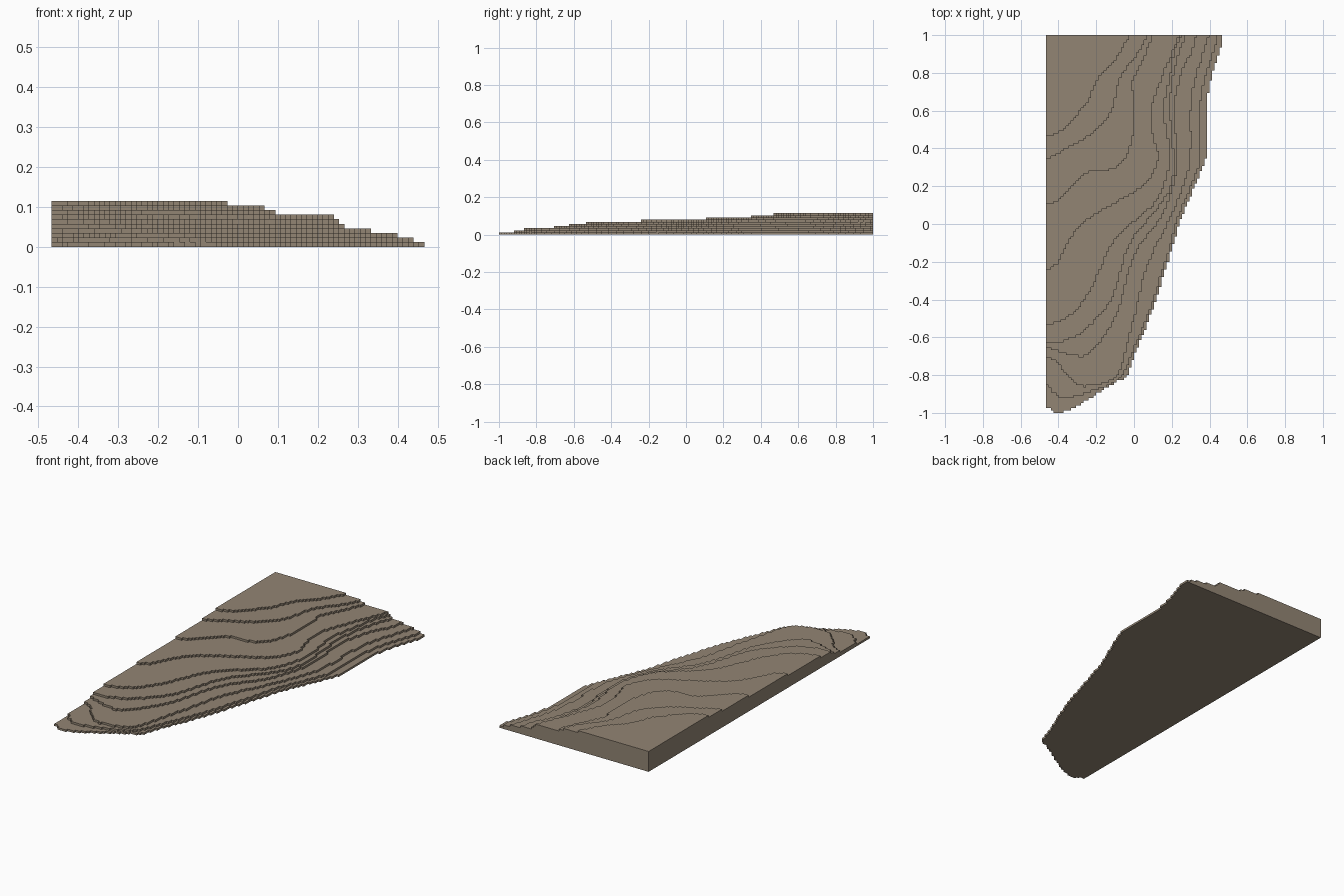
import bpy
import bmesh
from mathutils import Vector
from mathutils.geometry import interpolate_bezier

cube = bpy.data.objects.get("Cube")
if cube:
    bpy.data.objects.remove(cube, do_unlink=True)

COLUMNS, ROWS = 70, 150
CELL = 2 / ROWS
LEFT, FRONT, BACK = -COLUMNS * CELL / 2, -1.0, 1.0
STEP = 0.0115


def smooth_path(points):
    """Smooth curve passing through all the points."""
    pts = [Vector((x, y, 0)) for x, y in points]
    pts = [pts[0]] + pts + [pts[-1]]
    path = []
    for before, start, end, after in zip(pts, pts[1:], pts[2:], pts[3:]):
        handle_a = start + (end - before) / 6
        handle_b = end - (after - start) / 6
        path += interpolate_bezier(start, handle_a, handle_b, end, 8)[:-1]
    return path + [pts[-1]]


def contour_outline(points):
    """Close a contour around the straight back left corner."""
    path = smooth_path(points)
    first, last = path[0], path[-1]
    return ([Vector((-1, first.y, 0))] + path
            + [Vector((last.x, 2, 0)), Vector((-1, 2, 0))])


def is_inside(x, y, outline):
    inside = False
    for a, b in zip(outline, outline[1:] + outline[:1]):
        if (a.y > y) != (b.y > y):
            if x < a.x + (y - a.y) * (b.x - a.x) / (b.y - a.y):
                inside = not inside
    return inside


# Contour of every terrace, from the left edge round to the back edge
base = [(-.47, -.96), (-.40, -1), (-.28, -.95), (-.1, -.84), (-.04, -.81),
        (0, -.7), (.1, -.45), (.2, -.13), (.25, .03), (.35, .27),
        (.39, .4), (.39, .65), (.41, .78), (.46, .93), (.47, 1)]
second = [(-.47, -.83), (-.43, -.89), (-.35, -.92), (-.15, -.86), (-.06, -.8),
          (0, -.66), (.09, -.44), (.19, -.12), (.23, .03), (.33, .27),
          (.35, .36), (.35, .6), (.37, .75), (.42, .9), (.445, 1)]
third = [(-.47, -.7), (-.4, -.74), (-.35, -.81), (-.26, -.86), (-.1, -.81),
         (-.04, -.65), (.03, -.38), (.07, -.22), (.2, .05), (.28, .26),
         (.3, .4), (.3, .6), (.32, .75), (.36, .88), (.4, 1)]
fourth = [(-.47, -.65), (-.3, -.7), (-.23, -.68), (-.15, -.58), (-.08, -.45),
          (0, -.17), (.15, .05), (.22, .26), (.23, .4), (.21, .6),
          (.25, .8), (.3, .9), (.33, 1)]
fifth = [(-.47, -.63), (-.38, -.62), (-.27, -.57), (-.17, -.47), (-.1, -.35),
         (-.02, -.1), (.14, .1), (.2, .22), (.21, .35), (.19, .6),
         (.2, .75), (.23, .88), (.275, 1)]
sixth = [(-.47, -.54), (-.38, -.51), (-.3, -.45), (-.22, -.33), (-.1, -.08),
         (.1, .1), (.17, .24), (.19, .38), (.16, .6), (.19, .78),
         (.21, .9), (.25, 1)]
seventh = [(-.47, -.25), (-.4, -.2), (-.35, -.1), (-.25, .02), (0, .17),
           (.08, .23), (.13, .35), (.1, .48), (.09, .6), (.15, .78),
           (.18, .85), (.24, 1)]
eighth = [(-.47, .1), (-.4, .13), (-.25, .27), (-.15, .28), (-.05, .34),
          (0, .5), (0, .68), (-.01, .75), (.07, .92), (.1, 1)]
ninth = [(-.47, .34), (-.3, .43), (-.2, .5), (-.12, .6), (-.07, .78),
         (.04, .93), (.07, 1)]
summit = [(-.47, .46), (-.38, .5), (-.25, .64), (-.19, .77), (-.1, .87),
          (-.02, 1)]

outlines = [contour_outline(c) for c in (
    base, second, third, fourth, fifth, sixth, seventh, eighth, ninth, summit)]

# Terrace level of every grid cell
level = {}
for i in range(COLUMNS):
    for j in range(ROWS):
        x, y = LEFT + (i + 0.5) * CELL, FRONT + (j + 0.5) * CELL
        height = 0
        for outline in outlines:
            if not is_inside(x, y, outline):
                break
            height += 1
        level[i, j] = height

# Stepped surface: flat tops, underside and vertical risers
bm = bmesh.new()
corners = {}


def corner(i, j, k):
    if (i, j, k) not in corners:
        corners[i, j, k] = bm.verts.new(
            (LEFT + i * CELL, FRONT + j * CELL, k * STEP))
    return corners[i, j, k]


def quad(*keys):
    bm.faces.new([corner(*key) for key in keys])


for (i, j), top in level.items():
    if not top:
        continue
    ring = [(i, j), (i + 1, j), (i + 1, j + 1), (i, j + 1)]
    quad(*[(*p, top) for p in ring])
    quad(*[(*p, 0) for p in reversed(ring)])
    neighbours = [(i, j - 1), (i + 1, j), (i, j + 1), (i - 1, j)]
    for n, cell in enumerate(neighbours):
        a, b = ring[n], ring[(n + 1) % 4]
        for k in range(level.get(cell, 0), top):
            quad((*a, k), (*b, k), (*b, k + 1), (*a, k + 1))

# Merge coplanar cells into clean flat faces
bmesh.ops.dissolve_limit(bm, angle_limit=0.01, verts=bm.verts, edges=bm.edges)

mesh = bpy.data.meshes.new("stepped_terrain")
bm.to_mesh(mesh)
bm.free()
terrain = bpy.data.objects.new("stepped_terrain", mesh)
bpy.context.collection.objects.link(terrain)

# Earth brown material
earth = bpy.data.materials.new("earth_brown")
earth.use_nodes = True
colour = (0.29, 0.235, 0.175, 1)
earth.diffuse_color = colour
earth.node_tree.nodes["Principled BSDF"].inputs["Base Color"].default_value = colour
mesh.materials.append(earth)
